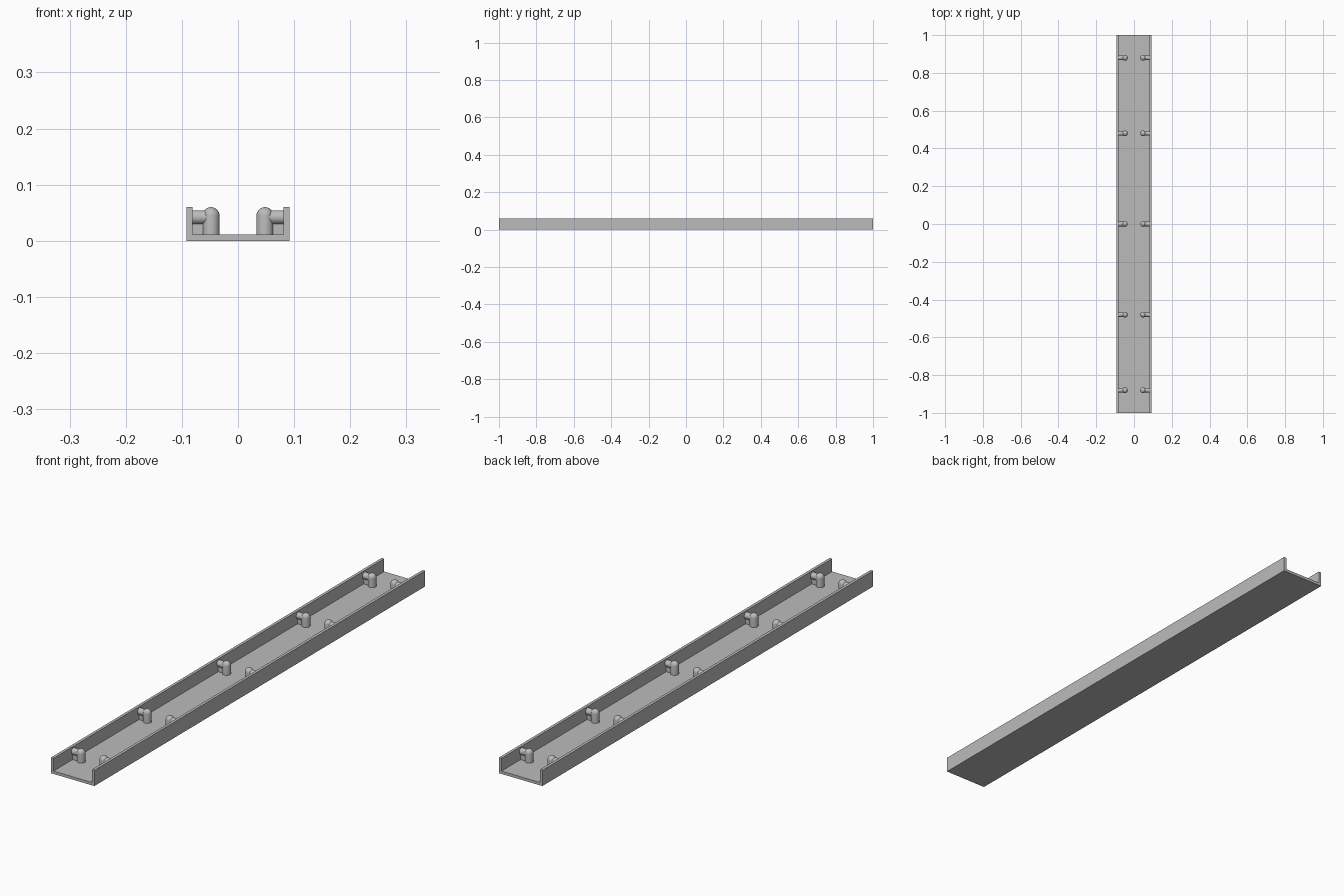
import bpy
import bmesh
import math
from mathutils import Matrix, Vector

if "Cube" in bpy.data.objects:
    bpy.data.objects.remove(bpy.data.objects["Cube"], do_unlink=True)

HALF_W, HALF_L, HEIGHT = 0.092, 1.0, 0.06
WALL, FLOOR = 0.011, 0.011
POST_X, POST_R = 0.048, 0.015
ARM_Z, ARM_R = 0.042, 0.0125
INNER = HALF_W - WALL

grey = bpy.data.materials.new("plain grey")
grey.use_nodes = True
grey.diffuse_color = (0.5, 0.5, 0.5, 1)
grey.node_tree.nodes["Principled BSDF"].inputs["Base Color"].default_value = (0.5, 0.5, 0.5, 1)


def add_object(name, bm, smooth=False):
    bmesh.ops.recalc_face_normals(bm, faces=bm.faces)
    mesh = bpy.data.meshes.new(name)
    bm.to_mesh(mesh)
    bm.free()
    mesh.materials.append(grey)
    obj = bpy.data.objects.new(name, mesh)
    bpy.context.collection.objects.link(obj)
    if smooth:
        bpy.ops.object.select_all(action='DESELECT')
        obj.select_set(True)
        bpy.context.view_layer.objects.active = obj
        bpy.ops.object.shade_smooth_by_angle(angle=math.radians(40))
    return obj


# U-shaped channel: cross-section extruded along y
def channel():
    bm = bmesh.new()
    half = [(HALF_W, 0), (HALF_W, HEIGHT), (INNER, HEIGHT), (INNER, FLOOR)]
    section = half + [(-x, z) for x, z in reversed(half)]
    face = bm.faces.new([bm.verts.new((x, -HALF_L, z)) for x, z in section])
    end = bmesh.ops.extrude_face_region(bm, geom=[face])["geom"]
    verts = [v for v in end if isinstance(v, bmesh.types.BMVert)]
    bmesh.ops.translate(bm, verts=verts, vec=(0, 2 * HALF_L, 0))
    return add_object("channel", bm)


# Upright post with a domed top, turned from a profile
def post(name, x, y):
    bm = bmesh.new()
    dome_z = HEIGHT - POST_R
    profile = [(POST_R, FLOOR - 0.002)]
    for i in range(9):
        a = math.pi / 2 * i / 8
        profile.append((POST_R * math.cos(a), dome_z + POST_R * math.sin(a)))
    verts = [bm.verts.new((x + r, y, z)) for r, z in profile]
    edges = [bm.edges.new(pair) for pair in zip(verts, verts[1:])]
    bmesh.ops.spin(bm, geom=verts + edges, cent=(x, y, 0), axis=(0, 0, 1),
                   angle=math.tau, steps=32, use_merge=True)
    bmesh.ops.remove_doubles(bm, verts=bm.verts, dist=1e-5)
    add_object(name, bm, smooth=True)


# Round arm joining the post to the side wall
def arm(name, side, y):
    bm = bmesh.new()
    length = INNER + 0.002 - POST_X
    centre = Vector((side * (POST_X + length / 2), y, ARM_Z))
    matrix = Matrix.Translation(centre) @ Matrix.Rotation(math.pi / 2, 4, 'Y')
    bmesh.ops.create_cone(bm, cap_ends=True, segments=32, radius1=ARM_R,
                          radius2=ARM_R, depth=length, matrix=matrix)
    add_object(name, bm, smooth=True)


# Thin web filling the corner under the arm
def web(name, side, y):
    bm = bmesh.new()
    size = Vector((INNER + 0.002 - POST_X, 0.008, ARM_Z - FLOOR + 0.002))
    centre = Vector((side * (POST_X + size.x / 2), y, ARM_Z - size.z / 2))
    matrix = Matrix.Translation(centre) @ Matrix.Diagonal(size.to_4d())
    bmesh.ops.create_cube(bm, size=1, matrix=matrix)
    add_object(name, bm)


channel()
for row, y in enumerate((-0.88, -0.48, 0, 0.48, 0.88), 1):
    for label, side in (("left", 1), ("right", -1)):
        post(f"{label}_post_{row}", side * POST_X, y)
        arm(f"{label}_arm_{row}", side, y)
        web(f"{label}_web_{row}", side, y)
